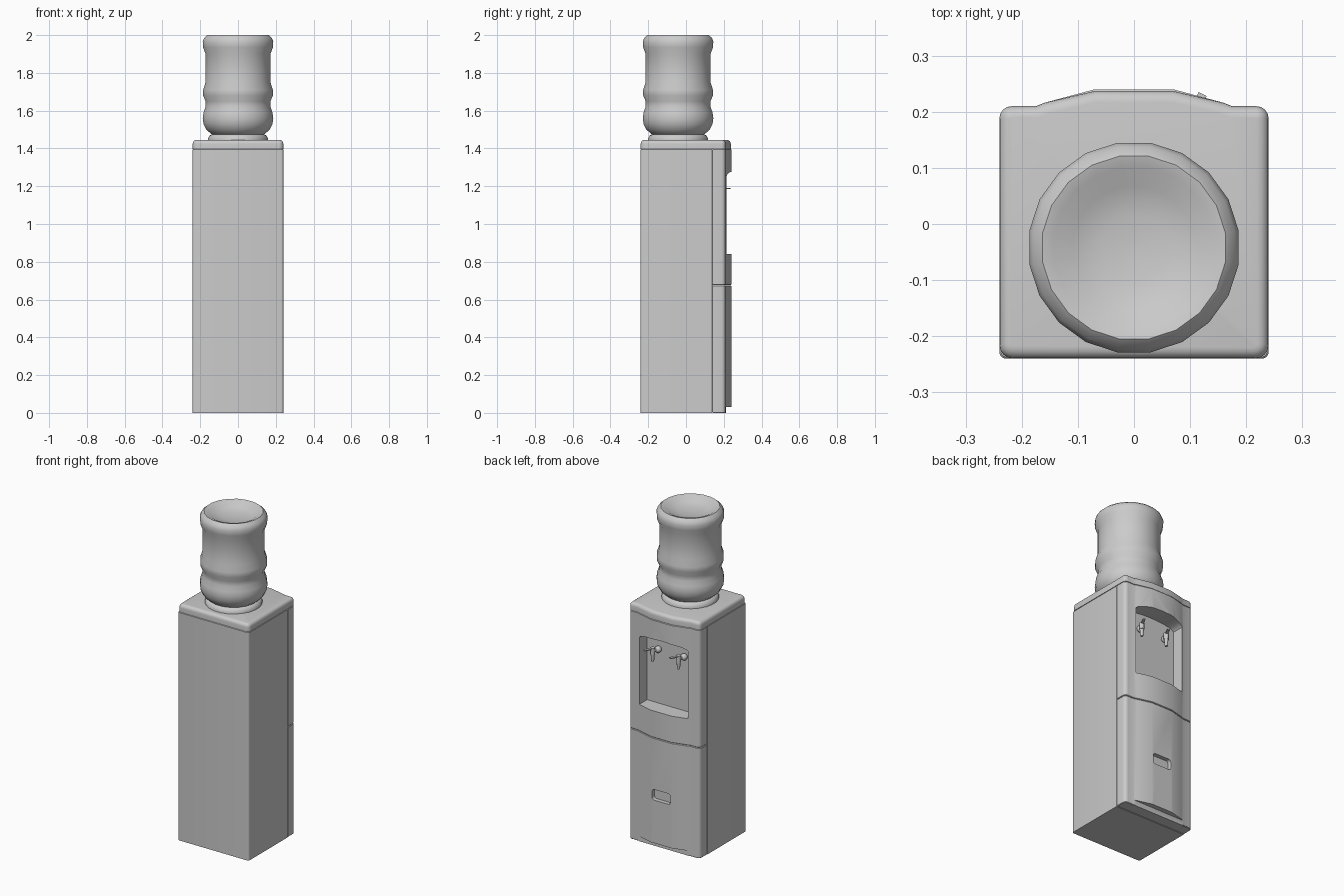
import bpy, bmesh, math
from mathutils import Matrix, Vector

cube = bpy.data.objects.get("Cube")
if cube:
    bpy.data.objects.remove(cube, do_unlink=True)

grey = bpy.data.materials.new("plain_grey")
grey.use_nodes = True
GREY = (0.6, 0.6, 0.6, 1)
grey.diffuse_color = GREY
grey.node_tree.nodes["Principled BSDF"].inputs["Base Color"].default_value = GREY

HALF, BACK, SEAM, FACE = 0.24, -0.24, 0.14, 0.21


def finish(name, bm, angle=35):
    bmesh.ops.recalc_face_normals(bm, faces=bm.faces)
    mesh = bpy.data.meshes.new(name)
    bm.to_mesh(mesh)
    bm.free()
    mesh.materials.append(grey)
    ob = bpy.data.objects.new(name, mesh)
    bpy.context.collection.objects.link(ob)
    smooth(ob, angle)
    return ob


def smooth(ob, angle=35):
    bpy.ops.object.select_all(action='DESELECT')
    ob.select_set(True)
    bpy.context.view_layer.objects.active = ob
    bpy.ops.object.shade_smooth_by_angle(angle=math.radians(angle))


def prism(points, direction):
    """Extrude a closed 3D outline along a direction."""
    bm = bmesh.new()
    face = bm.faces.new([bm.verts.new(p) for p in points])
    ext = bmesh.ops.extrude_face_region(bm, geom=[face])
    moved = [v for v in ext["geom"] if isinstance(v, bmesh.types.BMVert)]
    bmesh.ops.translate(bm, verts=moved, vec=direction)
    return bm


def corner(cx, cy, r, start, steps=4):
    """Quarter-circle points for a rounded corner."""
    return [(cx + r * math.cos(start + i * math.pi / 2 / steps),
             cy + r * math.sin(start + i * math.pi / 2 / steps)) for i in range(steps + 1)]


def round_bevel(bm, rule, width, segments):
    edges = [e for e in bm.edges if rule(e)]
    bmesh.ops.bevel(bm, geom=edges, offset=width, segments=segments,
                    profile=0.5, affect='EDGES', clamp_overlap=True)


def at_height(z):
    return lambda e: all(abs(v.co.z - z) < 1e-4 for v in e.verts)


def bowed_front(bulge, r=0.022):
    """Right half of the bowed front edge, mirrored to the left."""
    right = corner(HALF - r, FACE - r, r, 0) + [(0.175, FACE), (0.16, FACE + 0.006), (0.07, bulge)]
    return right + [(-x, y) for x, y in reversed(right)]


def panel(name, z0, z1, bulge=0.24):
    outline = bowed_front(bulge) + [(-HALF, SEAM), (HALF, SEAM)]
    bm = prism([(x, y, z0) for x, y in outline], (0, 0, z1 - z0))
    round_bevel(bm, lambda e: at_height(z0)(e) or at_height(z1)(e), 0.003, 1)
    return finish(name, bm)


def cut(ob, cutter):
    """Subtract a cutter and discard it."""
    cutter.hide_render = True
    mod = ob.modifiers.new("cut", 'BOOLEAN')
    mod.operation, mod.solver, mod.object = 'DIFFERENCE', 'EXACT', cutter
    bpy.context.view_layer.objects.active = ob
    bpy.ops.object.modifier_apply(modifier=mod.name)
    bpy.data.objects.remove(cutter, do_unlink=True)
    smooth(ob)


# Cabinet shell
r = 0.012
shell = (corner(-HALF + r, BACK + r, r, math.pi) + corner(HALF - r, BACK + r, r, 1.5 * math.pi)
         + [(HALF, SEAM), (-HALF, SEAM)])
bm = prism([(x, y, 0) for x, y in shell], (0, 0, 1.397))
round_bevel(bm, lambda e: at_height(1.397)(e)
            or all(abs(v.co.y - SEAM) < 1e-4 for v in e.verts), 0.003, 1)
finish("cabinet_shell", bm)

# Lid with a rounded top edge
r = 0.025
lid = bowed_front(0.237) + corner(-HALF + r, BACK + r, r, math.pi) + corner(HALF - r, BACK + r, r, 1.5 * math.pi)
bm = prism([(x, y, 1.398) for x, y in lid], (0, 0, 0.047))
round_bevel(bm, at_height(1.445), 0.02, 4)
finish("lid", bm, 50)

# Upper panel with an arched dispensing recess
upper = panel("upper_panel", 0.677, 1.397)
arch = [(0.165 * math.cos(math.pi * i / 10), 1.25 + 0.03 * math.sin(math.pi * i / 10)) for i in range(11)]
opening = [(-0.165, 0.84), (0.165, 0.84)] + arch
cut(upper, finish("recess_cutter", prism([(x, SEAM - 0.02, z) for x, z in opening], (0, 0.2, 0))))

# Lower door with a finger grip and a toe ledge
lower = panel("lower_door", 0, 0.675)
r, w, z0, z1 = 0.015, 0.062, 0.295, 0.36
grip = (corner(w - r, z1 - r, r, 0) + corner(-w + r, z1 - r, r, math.pi / 2)
        + corner(-w + r, z0 + r, r, math.pi) + corner(w - r, z0 + r, r, 1.5 * math.pi))
cut(lower, finish("grip_cutter", prism([(x, 0.215, z) for x, z in grip], (0, 0.1, 0))))
toe = [(-0.3, -0.1), (0.3, -0.1), (0.3, 0.032), (-0.3, 0.032)]
cut(lower, finish("toe_cutter", prism([(x, FACE + 0.0005, z) for x, z in toe], (0, 0.1, 0))))


def lathe(name, profile, sides, centre, angle=50):
    """Spin a radius-height profile into a closed solid."""
    bm = bmesh.new()
    rings = []
    for radius, z in profile:
        turns = [(i + 0.5) * math.tau / sides for i in range(sides)]
        rings.append([bm.verts.new((centre[0] + radius * math.cos(a),
                                    centre[1] + radius * math.sin(a), z)) for a in turns])
    for a, b in zip(rings, rings[1:]):
        for i in range(sides):
            j = (i + 1) % sides
            bm.faces.new((a[i], a[j], b[j], b[i]))
    bm.faces.new(rings[0])
    bm.faces.new(rings[-1])
    return finish(name, bm, angle)


# Bottle with ribs and a dished base on top
AXIS = (0, -0.042)
bottle = [(0.12, 1.465), (0.145, 1.478), (0.17, 1.50), (0.185, 1.53), (0.189, 1.56), (0.185, 1.59),
          (0.174, 1.62), (0.174, 1.65), (0.187, 1.68), (0.187, 1.71), (0.174, 1.75), (0.174, 1.90),
          (0.187, 1.935), (0.189, 1.965), (0.182, 1.985), (0.165, 2.0), (0.145, 1.995),
          (0.11, 1.975), (0.06, 1.965), (0.01, 1.962)]
lathe("water_bottle", bottle, 20, AXIS)
lathe("bottle_collar", [(0.16, 1.44), (0.16, 1.452), (0.152, 1.468), (0.14, 1.475), (0.11, 1.475)], 24, AXIS)


def rod(name, start, end, r0, r1, sides=12):
    """Cone or cylinder between two points."""
    a, b = Vector(start), Vector(end)
    place = Matrix.Translation((a + b) / 2) @ (b - a).to_track_quat('Z', 'Y').to_matrix().to_4x4()
    bm = bmesh.new()
    bmesh.ops.create_cone(bm, cap_ends=True, segments=sides, radius1=r0, radius2=r1,
                          depth=(b - a).length, matrix=place)
    return finish(name, bm)


# Two angled taps: wall knob, stem, spout and lever
for side, x in (("left", 0.075), ("right", -0.1)):
    aim = Vector((0.45, 0.89, 0))
    root = Vector((x, SEAM - 0.002, 1.175))
    body = root + aim * 0.05
    bm = bmesh.new()
    bmesh.ops.create_uvsphere(bm, u_segments=14, v_segments=8, radius=0.02,
                              matrix=Matrix.Translation(root + aim * 0.016))
    finish(side + "_tap_knob", bm, 60)
    rod(side + "_tap_stem", root, body, 0.01, 0.01)
    rod(side + "_tap_body", body + Vector((0, 0, -0.022)), body + Vector((0, 0, 0.018)), 0.014, 0.014)
    rod(side + "_tap_spout", body + Vector((0, 0, -0.065)), body + Vector((0, 0, -0.02)), 0.008, 0.012)
    bm = bmesh.new()
    bmesh.ops.create_cube(bm, size=1, matrix=Matrix.Translation(body + aim * 0.026 + Vector((0, 0, 0.012)))
                          @ Matrix.Rotation(-math.atan2(aim.x, aim.y), 4, 'Z')
                          @ Matrix.Diagonal((0.016, 0.058, 0.006, 1)))
    finish(side + "_tap_lever", bm)
